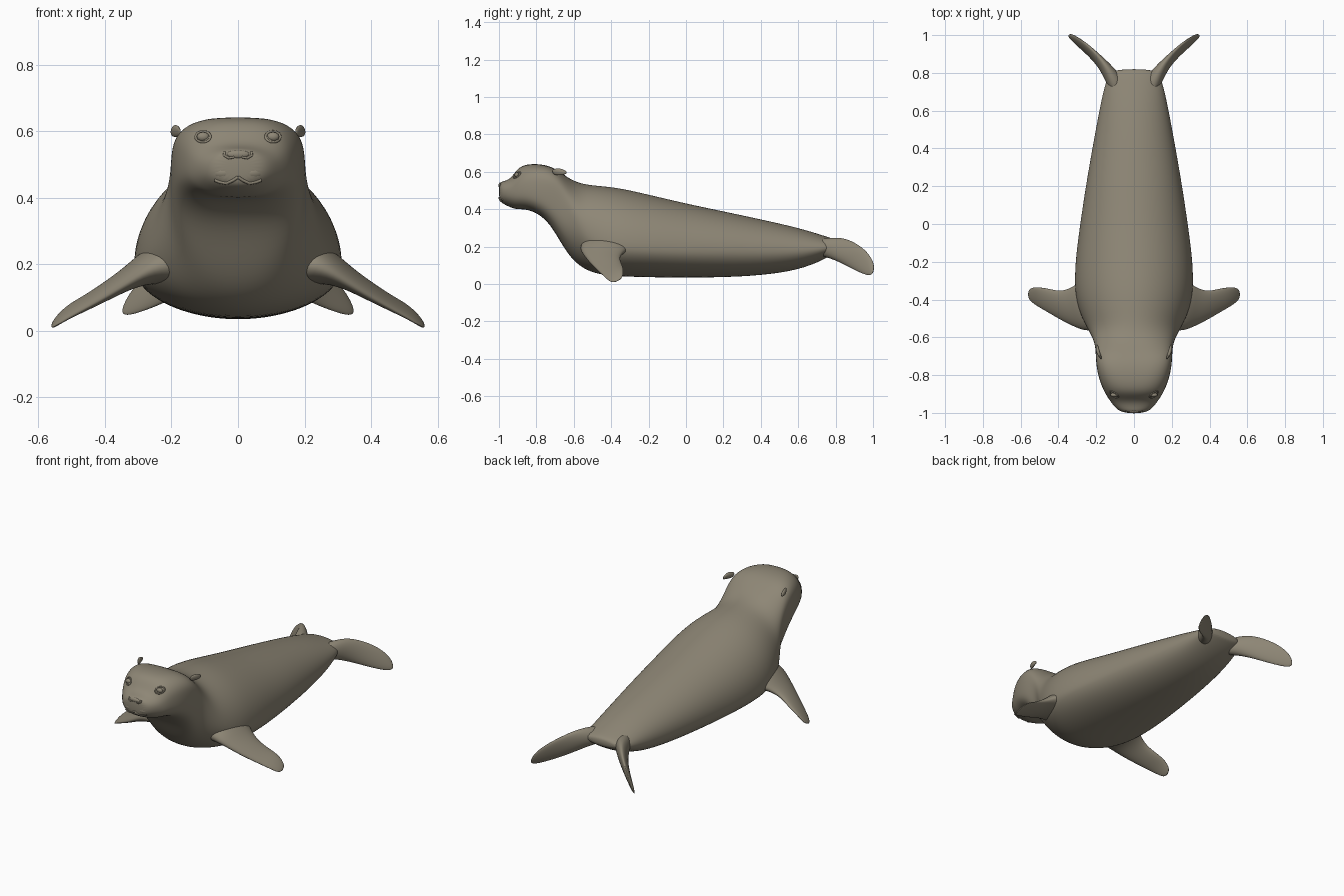
import bpy, bmesh
from math import sin, cos, pi, copysign
from mathutils import Vector, Matrix

cube = bpy.data.objects.get("Cube")
if cube:
    bpy.data.objects.remove(cube)

# One warm grey-brown hide
hide = bpy.data.materials.new("grey_brown_hide")
hide.use_nodes = True
color = (0.27, 0.24, 0.18, 1)
hide.diffuse_color = color
shader = next(n for n in hide.node_tree.nodes if n.type == 'BSDF_PRINCIPLED')
shader.inputs["Base Color"].default_value = color
shader.inputs["Roughness"].default_value = 0.7


def add_object(name, data):
    obj = bpy.data.objects.new(name, data)
    bpy.context.scene.collection.objects.link(obj)
    data.materials.append(hide)
    return obj


def mesh_object(name, bm, mirror=False, levels=0):
    bmesh.ops.recalc_face_normals(bm, faces=bm.faces)
    for face in bm.faces:
        face.smooth = True
    mesh = bpy.data.meshes.new(name)
    bm.to_mesh(mesh)
    bm.free()
    obj = add_object(name, mesh)
    if mirror:
        obj.modifiers.new("Mirror", 'MIRROR').use_mirror_merge = False
    if levels:
        sub = obj.modifiers.new("Subdivision", 'SUBSURF')
        sub.levels = sub.render_levels = levels
    return obj


def loft(name, rings, mirror=False):
    """Skin a list of closed rings and cap both ends."""
    bm = bmesh.new()
    loops = [[bm.verts.new(p) for p in ring] for ring in rings]
    count = len(loops[0])
    for a, b in zip(loops, loops[1:]):
        for i in range(count):
            j = (i + 1) % count
            bm.faces.new((a[i], a[j], b[j], b[i]))
    bm.faces.new(loops[0])
    bm.faces.new(loops[-1])
    return mesh_object(name, bm, mirror, 2)


def power(value, exponent):
    return copysign(abs(value) ** exponent, value)


def body_ring(y, width, low, mid, high, square, count=28):
    ring = []
    for i in range(count):
        c, s = cos(2 * pi * i / count), sin(2 * pi * i / count)
        height = high - mid if s > 0 else mid - low
        ring.append((width * power(c, 2 / square), y,
                     mid + height * power(s, 2 / square)))
    return ring


def blade_ring(edge_a, edge_b, thick, normal, count=12):
    a, b = Vector(edge_a), Vector(edge_b)
    n = Vector(normal).normalized() * thick
    return [(a + b) / 2 + (a - b) / 2 * cos(2 * pi * i / count)
            + n * sin(2 * pi * i / count) for i in range(count)]


# Head, neck and torso: y, half width, bottom, widest height, top, squareness
sections = [
    (-1, .05, .45, .495, .54, 2), (-.985, .09, .432, .49, .548, 2.2),
    (-.94, .125, .41, .49, .56, 2.3), (-.91, .145, .4, .49, .605, 2.4),
    (-.88, .162, .4, .5, .634, 2.6), (-.82, .187, .393, .5, .645, 3),
    (-.74, .202, .34, .5, .637, 3.4), (-.68, .203, .24, .48, .607, 3.2),
    (-.62, .21, .14, .4, .56, 2.4), (-.55, .25, .08, .27, .535, 2),
    (-.47, .29, .05, .22, .527, 2), (-.36, .317, .04, .2, .517, 2),
    (-.2, .314, .035, .19, .48, 2), (0, .287, .033, .18, .432, 2),
    (.2, .257, .035, .18, .39, 2), (.4, .222, .045, .175, .347, 2),
    (.6, .185, .073, .175, .302, 2), (.74, .155, .13, .19, .258, 2),
    (.8, .13, .17, .2, .238, 2), (.82, .08, .185, .205, .225, 2)]
body = loft("body", [body_ring(*s) for s in sections])

# Front flippers: leading edge, trailing edge, half thickness
front = [
    ((.15, -.56, .2), (.15, -.26, .22), .1),
    ((.24, -.575, .19), (.27, -.29, .2), .06),
    ((.3, -.555, .16), (.335, -.335, .17), .035),
    ((.38, -.515, .11), (.39, -.355, .14), .025),
    ((.46, -.467, .065), (.45, -.34, .105), .018),
    ((.525, -.43, .03), (.515, -.33, .075), .012),
    ((.565, -.395, .002), (.56, -.34, .025), .006)]
loft("front_flippers",
     [blade_ring(*s, (.45, -.2, .85)) for s in front], True)

# Rear flippers: upper edge, lower edge, half thickness
rear = [
    ((.07, .7, .24), (.07, .7, .15), .05),
    ((.11, .78, .25), (.115, .76, .14), .045),
    ((.15, .845, .25), (.165, .83, .11), .03),
    ((.2, .905, .224), (.23, .89, .078), .02),
    ((.255, .957, .187), (.295, .942, .053), .015),
    ((.305, .992, .142), (.338, .98, .042), .01),
    ((.335, 1.008, .095), (.352, 1, .055), .005)]
loft("rear_flippers",
     [blade_ring(*s, (.7, -.65, .2)) for s in rear], True)

# Face details sit on the skin found by casting rays from the front
bpy.context.view_layer.update()
depsgraph = bpy.context.evaluated_depsgraph_get()


def on_face(x, z):
    hit, point, _, _ = body.ray_cast((x, -2, z), (0, 1, 0), depsgraph=depsgraph)
    return point.copy() if hit else Vector((x, -.9, z))


def ellipsoid(name, center, radii, mirror=False):
    bm = bmesh.new()
    bmesh.ops.create_uvsphere(
        bm, u_segments=20, v_segments=12, radius=1,
        matrix=Matrix.Translation(center) @ Matrix.Diagonal((*radii, 1)))
    return mesh_object(name, bm, mirror)


def tubes(name, paths, radius, cyclic=False):
    curve = bpy.data.curves.new(name, 'CURVE')
    curve.dimensions = '3D'
    curve.bevel_depth = radius
    curve.bevel_resolution = 2
    curve.use_fill_caps = True
    for path in paths:
        spline = curve.splines.new('POLY')
        spline.points.add(len(path) - 1)
        spline.use_cyclic_u = cyclic
        spline.use_smooth = True
        for point, (x, z) in zip(spline.points, path):
            point.co = (*on_face(x, z), 1)
    return add_object(name, curve)


# Eyes and eyelids
eye_x, eye_z = .105, .583
ellipsoid("eyes", on_face(eye_x, eye_z), (.019, .012, .014), True)
tubes("eyelids", [[(side * eye_x + .022 * cos(pi * i / 10),
                    eye_z + .016 * sin(pi * i / 10)) for i in range(20)]
                  for side in (-1, 1)], .004, True)

# Nose, nostrils, muzzle pads and mouth
ellipsoid("nose", on_face(0, .53) + Vector((0, .004, 0)), (.035, .009, .013))
tubes("nostrils", [[(side * .012, .522), (side * .028, .519),
                    (side * .042, .527), (side * .04, .537)]
                   for side in (-1, 1)], .004)
ellipsoid("muzzle_pads", (.04, -.962, .475), (.046, .036, .028), True)
tubes("mouth", [[(side * x, z) for x, z in
                 ((0, .462), (.015, .452), (.035, .443), (.055, .447), (.07, .453))]
                for side in (-1, 1)], .005)

# Ears
ear = [((.175, -.72, .61), (.175, -.71, .585), .006),
       ((.186, -.69, .622), (.19, -.68, .58), .013),
       ((.192, -.66, .615), (.198, -.65, .585), .009),
       ((.192, -.64, .605), (.197, -.635, .59), .004)]
loft("ears", [blade_ring(*s, (1, .2, .2)) for s in ear], True)
